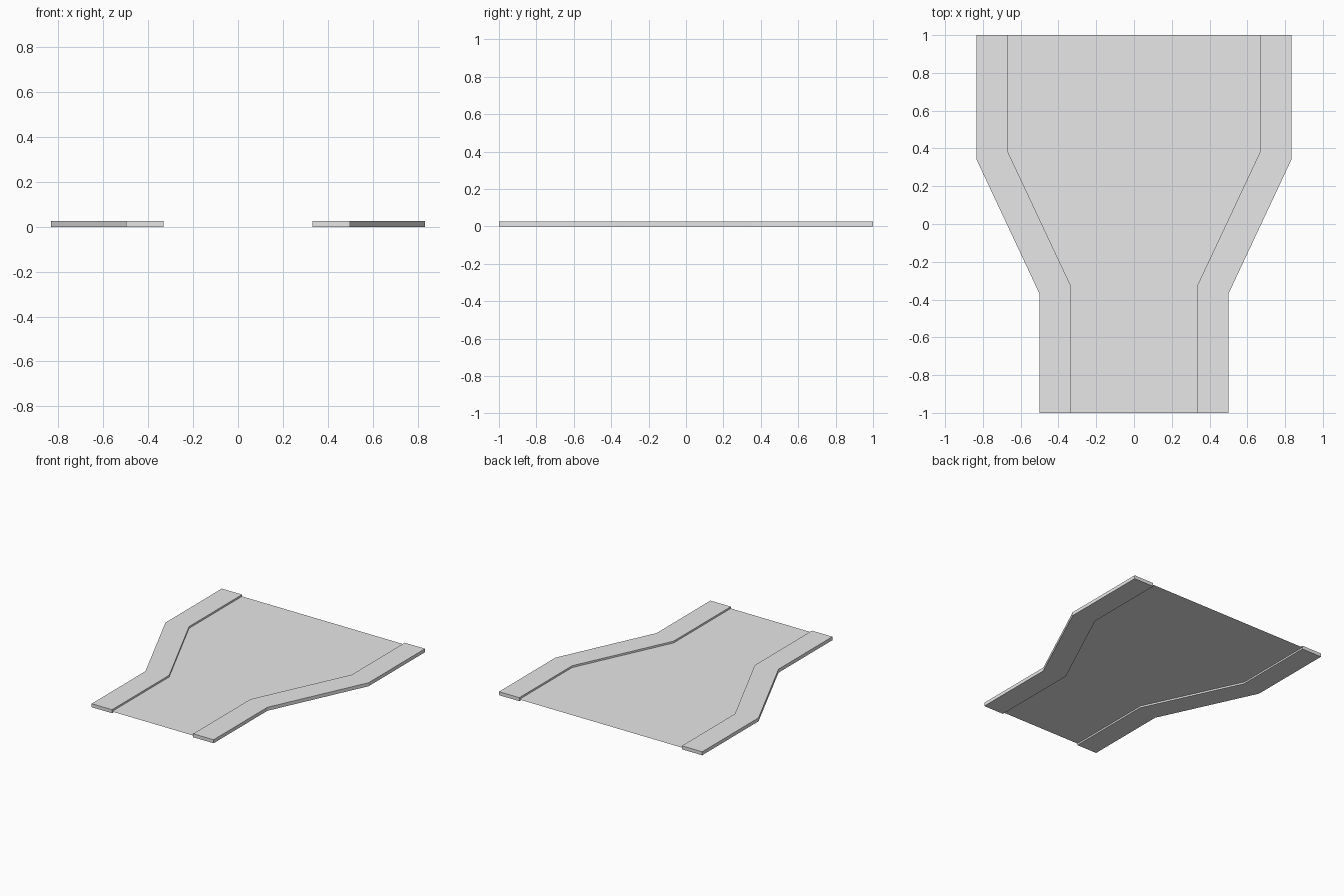
import bpy
import bmesh

cube = bpy.data.objects.get("Cube")
if cube:
    bpy.data.objects.remove(cube)

HEIGHT = 0.026      # pavement thickness
ROAD_Z = 0.0125     # road sheet level

# Edge lines of one side, back to front
OUTER = [(0.833, 1), (0.833, 0.34), (0.5, -0.37), (0.5, -1)]
INNER = [(0.667, 1), (0.667, 0.38), (0.333, -0.33), (0.333, -1)]

grey = bpy.data.materials.new("light grey")
grey.use_nodes = True
colour = (0.8, 0.8, 0.8, 1)
grey.diffuse_color = colour
grey.node_tree.nodes["Principled BSDF"].inputs["Base Color"].default_value = colour


def slab(name, outline, z, thickness=0):
    """Flat outline, raised into a solid when it has a thickness."""
    bm = bmesh.new()
    face = bm.faces.new([bm.verts.new((x, y, z)) for x, y in outline])
    face.normal_update()
    if face.normal.z < 0:
        face.normal_flip()
    if thickness:
        top = bmesh.ops.extrude_face_region(bm, geom=[face], use_keep_orig=True)
        verts = [v for v in top["geom"] if isinstance(v, bmesh.types.BMVert)]
        bmesh.ops.translate(bm, vec=(0, 0, thickness), verts=verts)
        bmesh.ops.recalc_face_normals(bm, faces=bm.faces)
    mesh = bpy.data.meshes.new(name)
    bm.to_mesh(mesh)
    bm.free()
    mesh.materials.append(grey)
    obj = bpy.data.objects.new(name, mesh)
    bpy.context.collection.objects.link(obj)
    return obj


def mirrored(points):
    return [(-x, y) for x, y in points]


# Raised pavements along both sides
strip = OUTER + INNER[::-1]
slab("left_pavement", strip, 0, HEIGHT)
slab("right_pavement", mirrored(strip), 0, HEIGHT)

# Thin road sheet between the pavements
slab("road", INNER + mirrored(INNER)[::-1], ROAD_Z)
